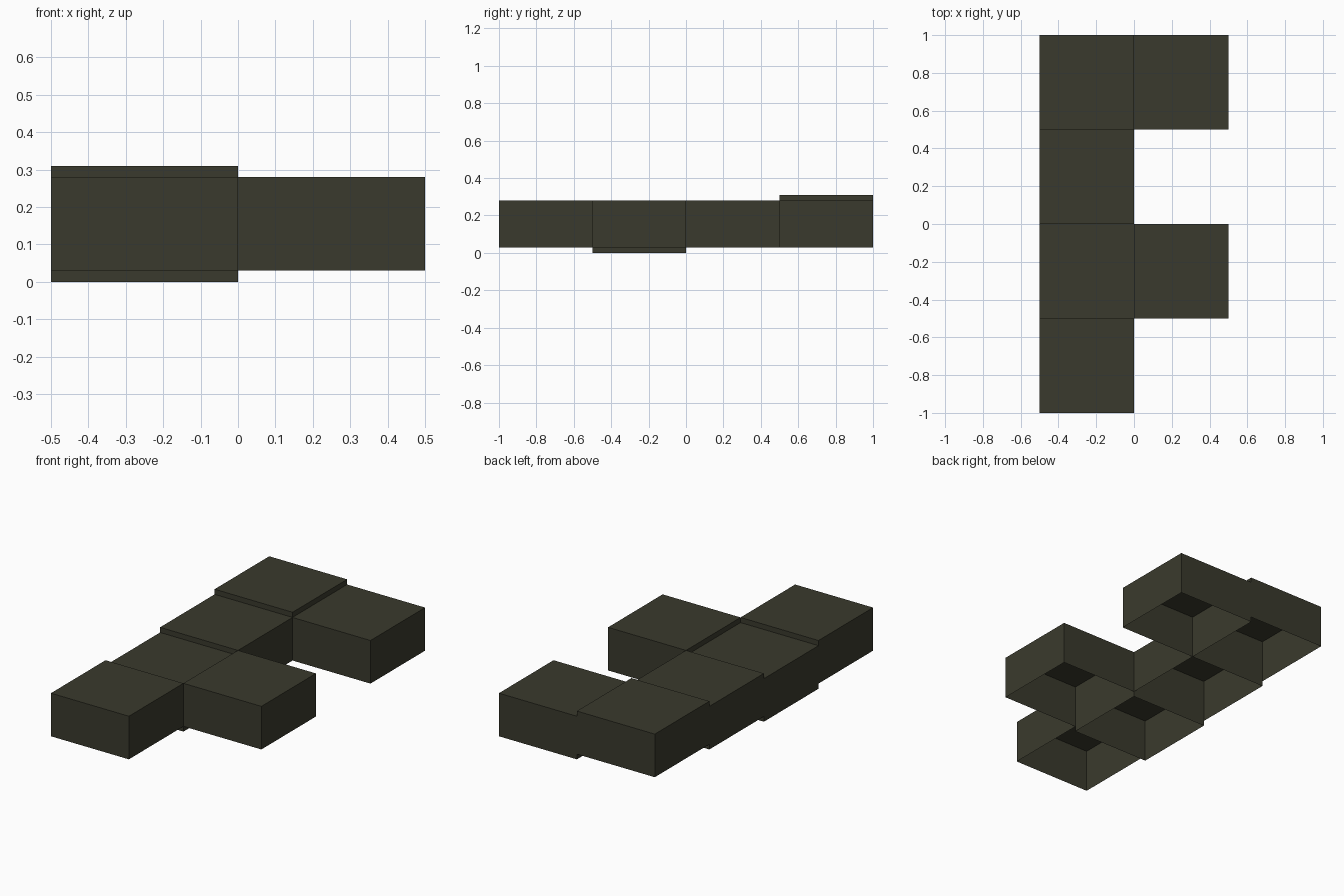
import bpy
import bmesh
from mathutils import Matrix, Vector

if "Cube" in bpy.data.objects:
    bpy.data.objects.remove(bpy.data.objects["Cube"])

SIZE, HEIGHT = 0.5, 0.25

stone = bpy.data.materials.new("dark_olive_stone")
stone.diffuse_color = (0.042, 0.042, 0.026, 1)
stone.use_nodes = True
stone.node_tree.nodes["Principled BSDF"].inputs["Base Color"].default_value = stone.diffuse_color


def block(name, x, y, z):
    """Square block, open underneath; x, y are its centre and z its bottom."""
    bm = bmesh.new()
    bmesh.ops.create_cube(bm, size=1, matrix=Matrix.Diagonal((SIZE, SIZE, HEIGHT, 1)))
    bm.normal_update()
    floor = [f for f in bm.faces if f.normal.z < -0.5]
    bmesh.ops.delete(bm, geom=floor, context='FACES')
    bmesh.ops.translate(bm, verts=bm.verts, vec=Vector((x, y, z + HEIGHT / 2)))
    mesh = bpy.data.meshes.new(name)
    bm.to_mesh(mesh)
    bm.free()
    mesh.materials.append(stone)
    bpy.context.collection.objects.link(bpy.data.objects.new(name, mesh))


# Left row of four, one sunken and one raised
for i, z in enumerate((0.03, 0.0, 0.03, 0.06)):
    block(f"row_block_{i + 1}", -0.25, -0.75 + i * SIZE, z)

# Two blocks branching to the right
for name, y in (("front_branch_block", -0.25), ("back_branch_block", 0.75)):
    block(name, 0.25, y, 0.03)
